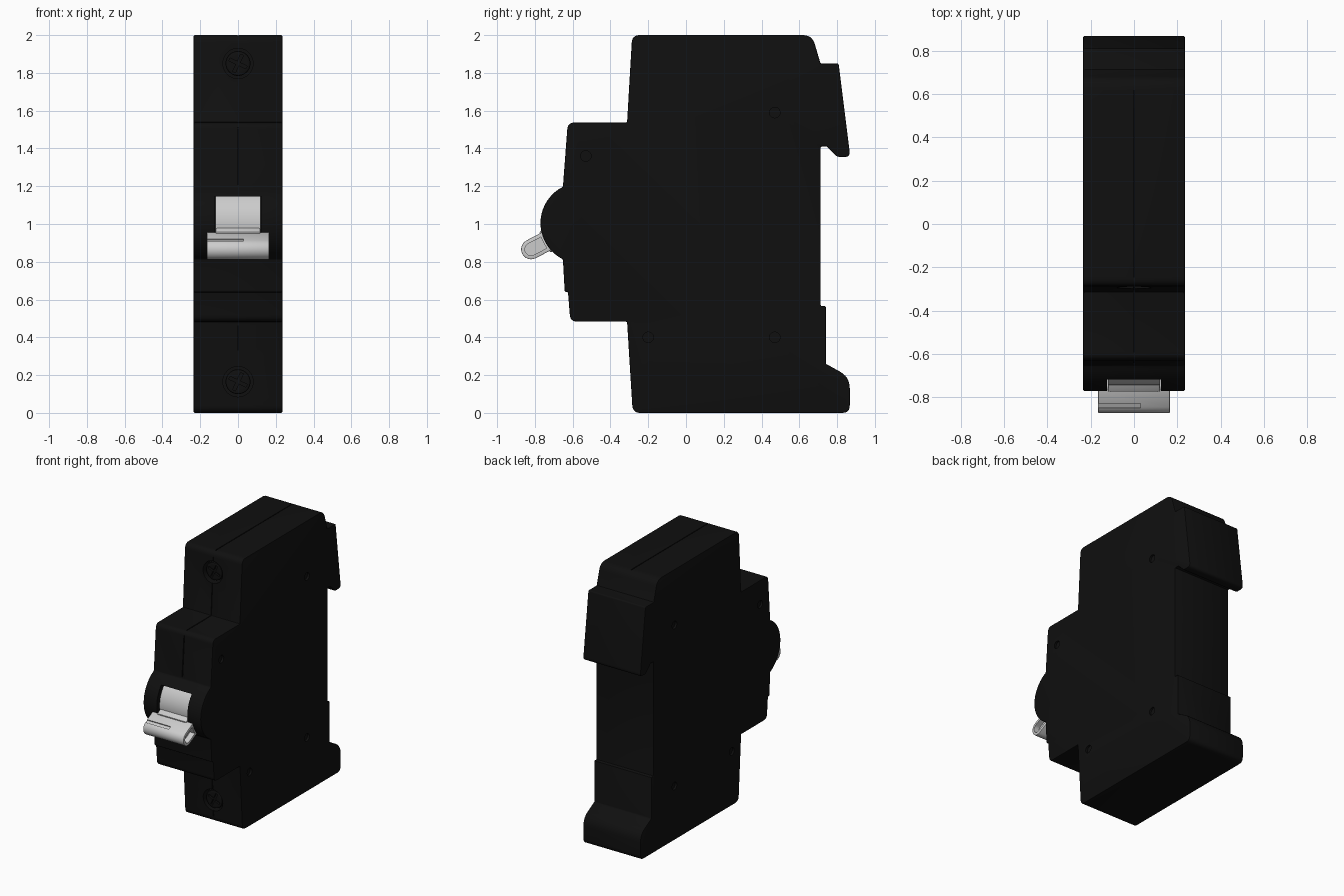
import bpy, bmesh, math
from mathutils import Vector

if "Cube" in bpy.data.objects:
    bpy.data.objects.remove(bpy.data.objects["Cube"])

W = 0.235                      # half width of the housing
PIVOT = Vector((-0.556, 1.005))  # toggle axis in (y, z)

black = bpy.data.materials.new("black_plastic")
black.diffuse_color = (0.005, 0.005, 0.005, 1)
black.use_nodes = True
black.node_tree.nodes["Principled BSDF"].inputs["Base Color"].default_value = black.diffuse_color


def fillet(corners, n=6):
    """Outline from (y, z, rounding) corners."""
    pts = []
    for i, (y, z, r) in enumerate(corners):
        p = Vector((y, z))
        if r == 0:
            pts.append(p)
            continue
        a = Vector(corners[i - 1][:2])
        b = Vector(corners[(i + 1) % len(corners)][:2])
        s, e = p + (a - p).normalized() * r, p + (b - p).normalized() * r
        for k in range(n + 1):
            t = k / n
            pts.append(s * (1 - t) ** 2 + p * 2 * t * (1 - t) + e * t * t)
    return pts


def prism(name, pts, x0, x1):
    bm = bmesh.new()
    f = bm.faces.new([bm.verts.new((x0, p[0], p[1])) for p in pts])
    ext = bmesh.ops.extrude_face_region(bm, geom=[f])["geom"]
    bmesh.ops.translate(bm, vec=(x1 - x0, 0, 0),
                        verts=[v for v in ext if isinstance(v, bmesh.types.BMVert)])
    bmesh.ops.recalc_face_normals(bm, faces=bm.faces)
    me = bpy.data.meshes.new(name)
    bm.to_mesh(me)
    bm.free()
    ob = bpy.data.objects.new(name, me)
    bpy.context.collection.objects.link(ob)
    return ob


def cyl(name, loc, r, depth, axis, n=40):
    rot = (math.pi / 2, 0, 0) if axis == "y" else (0, math.pi / 2, 0)
    bpy.ops.mesh.primitive_cylinder_add(vertices=n, radius=r, depth=depth,
                                        location=loc, rotation=rot)
    ob = bpy.context.object
    ob.name = name
    return ob


def strip(name, a, b, w, x0, x1):
    """Bar of thickness w running from a to b in the side plane."""
    a, b = Vector(a), Vector(b)
    d = (b - a).normalized() * w / 2
    nrm = Vector((-d.y, d.x))
    return prism(name, [a + nrm, b + nrm, b - nrm, a - nrm], x0, x1)


def apply(ob, mod):
    bpy.context.view_layer.objects.active = ob
    bpy.ops.object.modifier_apply(modifier=mod.name)


def bevel(ob, width, seg=2):
    m = ob.modifiers.new("bevel", "BEVEL")
    m.width, m.segments = width, seg
    m.limit_method, m.angle_limit = "ANGLE", math.radians(50)
    apply(ob, m)


def boolean(ob, other, op="DIFFERENCE"):
    m = ob.modifiers.new("bool", "BOOLEAN")
    m.operation, m.solver, m.object = op, "EXACT", other
    apply(ob, m)
    bpy.data.objects.remove(other)


def smooth(ob, mat=None):
    bpy.ops.object.select_all(action="DESELECT")
    ob.select_set(True)
    bpy.context.view_layer.objects.active = ob
    bpy.ops.object.shade_smooth_by_angle(angle=math.radians(30))
    if mat:
        ob.data.materials.clear()
        ob.data.materials.append(mat)


# housing: side outline with the round toggle boss on its nose
boss = []
for k in range(21):
    a = math.radians(63.5 - 127 * k / 20)
    boss.append((PIVOT.x - 0.2144 * math.cos(a), PIVOT.y + 0.2144 * math.sin(a), 0))
outline = [
    (-0.282, 0, .04), (0.867, 0, .04), (0.867, 0.19, .06), (0.74, 0.26, 0),
    (0.74, 0.565, 0), (0.713, 0.565, 0), (0.713, 1.41, 0), (0.745, 1.41, 0),
    (0.80, 1.355, .015), (0.870, 1.355, .03), (0.808, 1.85, .01), (0.712, 1.85, 0),
    (0.668, 2.0, .05), (-0.285, 2.0, .04), (-0.312, 1.537, 0), (-0.626, 1.537, .035),
] + boss + [
    (-0.642, 0.64, .01), (-0.625, 0.64, 0), (-0.612, 0.483, .035), (-0.312, 0.483, 0)]
housing = prism("housing", fillet(outline), -W, W)
bevel(housing, 0.006)

# toggle slot, screw wells and side rivet holes
boolean(housing, prism("slot", [(-0.9, 0.83), (-0.5, 0.83), (-0.5, 1.145), (-0.9, 1.145)],
                       -0.125, 0.125))
SCREWS = (1.85, 0.165)
for z in SCREWS:
    boolean(housing, cyl("well", (0, -0.29, z), 0.08, 0.12, "y"))
for y, z in ((0.47, 1.59), (0.47, 0.40), (-0.53, 1.36), (-0.2, 0.40)):
    for s in (-1, 1):
        boolean(housing, cyl("rivet_hole", (s * W, y, z), 0.028, 0.03, "x", 24))

# seam line between the two half shells
for a, b in (((-0.287, 1.96), (-0.312, 1.54)), ((-0.31, 1.537), (-0.6, 1.537)),
             ((-0.627, 1.51), (-0.648, 1.21)), ((-0.309, 0.46), (-0.285, 0.04)),
             ((-0.26, 2.0), (0.64, 2.0))):
    boolean(housing, strip("seam", a, b, 0.014, -0.003, 0.003))
smooth(housing, black)

# terminal screws with crossed slots
for name, z in zip(("upper_screw", "lower_screw"), SCREWS):
    screw = cyl(name, (0, -0.255, z), 0.066, 0.05, "y")
    bevel(screw, 0.008)
    for sx, sz in ((0.1, 0.016), (0.016, 0.1)):
        bpy.ops.mesh.primitive_cube_add(size=1, location=(0, -0.28, z))
        c = bpy.context.object
        c.scale = (sx, 0.03, sz)
        c.rotation_euler = (0, math.radians(25), 0)
        boolean(screw, c)
    smooth(screw, black)

# toggle drum inside the slot
drum = cyl("toggle_drum", (0, PIVOT.x, PIVOT.y), 0.188, 0.24, "x", 64)
smooth(drum)

# toggle paddle: rounded tip, hollow ends and an index groove
d = Vector((-0.886, -0.464))
nrm = Vector((-0.464, 0.886))
tip = Vector((-0.820, 0.866))


def capsule(r, length):
    pts = [tip - d * length - nrm * r, tip - d * length + nrm * r]
    for k in range(13):
        a = math.pi * k / 12
        pts.append(tip + nrm * r * math.cos(a) + d * r * math.sin(a))
    return pts


paddle = prism("toggle_paddle", capsule(0.053, 0.095), -0.165, 0.165)
bevel(paddle, 0.004)
for s in (-1, 1):
    boolean(paddle, prism("hollow", capsule(0.033, 0.075), s * 0.125, s * 0.2))
g = tip + nrm * 0.053
boolean(paddle, strip("groove", g - d * 0.018, g + d * 0.006, 0.016, -0.2, 0.03))
smooth(paddle)

# neck joining paddle and drum
root = tip - d * 0.08
neck = strip("toggle_neck", root, PIVOT + d * 0.1, 0.125, -0.12, 0.12)
bevel(neck, 0.01)
smooth(neck)
